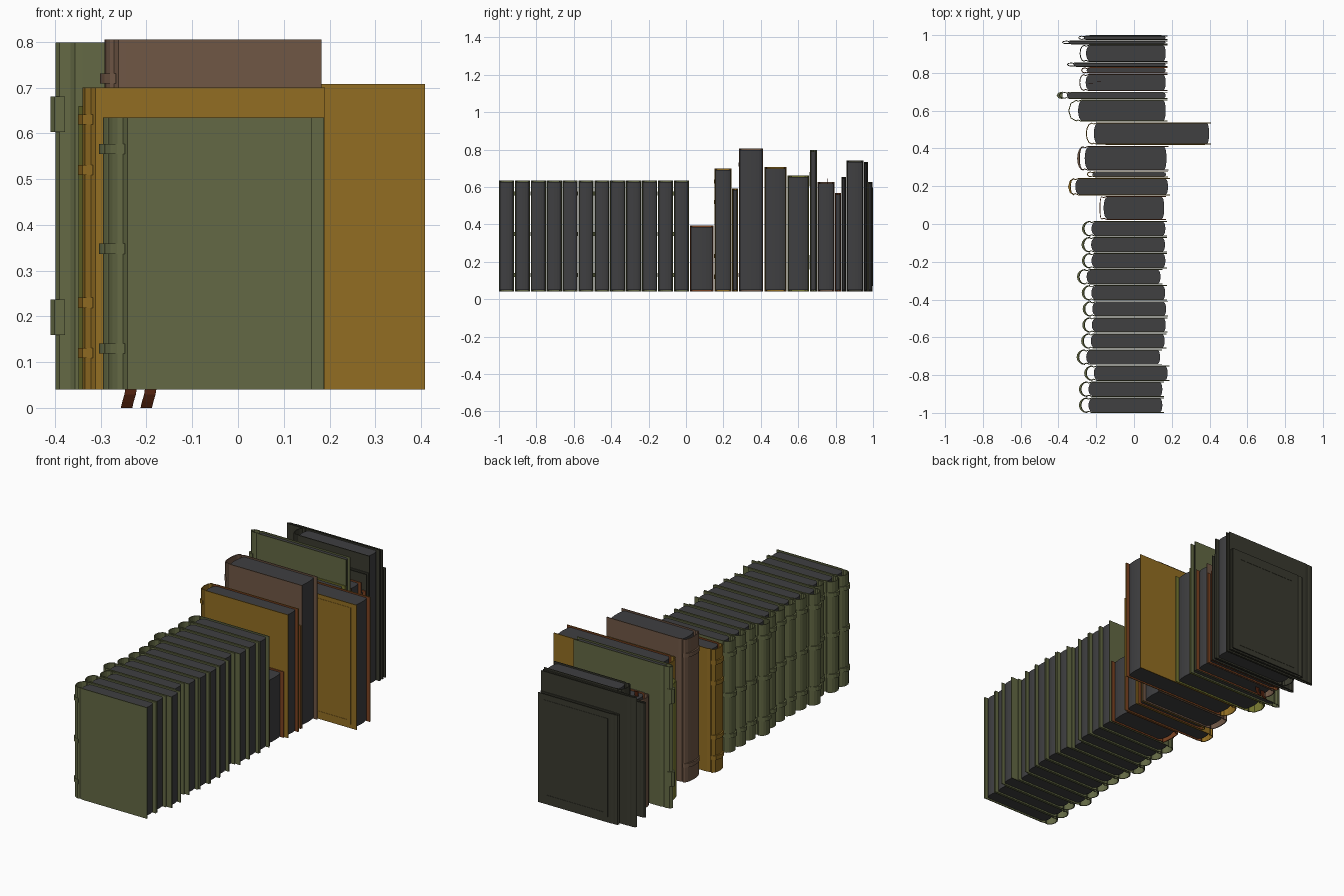
import bpy, bmesh, math
from math import cos, sin, pi

if "Cube" in bpy.data.objects:
    bpy.data.objects.remove(bpy.data.objects["Cube"])


def mat(name, r, g, b):
    m = bpy.data.materials.new(name)
    m.diffuse_color = (r, g, b, 1)
    m.use_nodes = True
    m.node_tree.nodes["Principled BSDF"].inputs["Base Color"].default_value = m.diffuse_color
    return m


PAGE = mat("grey_pages", 0.050, 0.050, 0.053)
OLIVE = mat("olive_cloth", 0.125, 0.140, 0.058)
AMBER = mat("amber_cloth", 0.290, 0.155, 0.016)
BROWN = mat("brown_leather", 0.160, 0.095, 0.060)
RUST = mat("rust_leather", 0.200, 0.055, 0.015)
LIME = mat("yellow_green_cloth", 0.180, 0.185, 0.030)
DARK = mat("dark_olive_cloth", 0.042, 0.042, 0.028)
RED = mat("ribbon_red_brown", 0.075, 0.014, 0.004)
BOTTOM, T = 0.04, 0.005


def prism(name, pts, z0, z1, m):
    """Extrude an xy outline from z0 to z1."""
    bm = bmesh.new()
    f = bm.faces.new([bm.verts.new((x, y, z0)) for x, y in pts])
    top = bmesh.ops.extrude_face_region(bm, geom=[f])["geom"]
    bmesh.ops.translate(bm, vec=(0, 0, z1 - z0),
                        verts=[v for v in top if isinstance(v, bmesh.types.BMVert)])
    bmesh.ops.recalc_face_normals(bm, faces=bm.faces)
    me = bpy.data.meshes.new(name)
    bm.to_mesh(me)
    bm.free()
    me.materials.append(m)
    ob = bpy.data.objects.new(name, me)
    bpy.context.collection.objects.link(ob)
    return ob


def arc(xb, depth, yc, h, n):
    """Half ellipse bulging to -x, running from yc-h to yc+h."""
    return [(xb - depth * cos(a), yc + h * sin(a))
            for a in (-pi / 2 + pi * k / n for k in range(n + 1))]


def book(name, y0, y1, xs, xb, x1, z1, cover, trim=None, n=8, bands=(), band_h=0.011):
    yc, h = (y0 + y1) / 2, (y1 - y0) / 2
    g = min(0.006, h * 0.25)

    # case: two boards, joint grooves and hollow spine
    def wrap(d):
        spine = arc(xb - 0.006, xb - 0.006 - xs - d, yc, h - d - 0.001, n)
        return ([(x1, yc - h + d), (xb + 0.02, yc - h + d), (xb + 0.004, yc - h + d + g)] + spine +
                [(xb + 0.004, yc + h - d - g), (xb + 0.02, yc + h - d), (x1, yc + h - d)])
    case = prism(name + "_cover", wrap(0) + wrap(T)[::-1], BOTTOM, z1, cover)
    if trim:  # inner lining: faces looking toward the pages
        case.data.materials.append(trim)
        for p in case.data.polygons:
            c, nn = p.center, p.normal
            if abs(nn.z) < 0.5 and nn.y * (c.y - yc) < 0 and abs(nn.y) > 0.9:
                p.material_index = 1

    # page block with rounded back and fore-edge
    hp = h - T
    back = arc(xb + 0.024, 0.02, yc, hp, 8)
    fore = [(x1 - 0.022 + 0.012 * cos(a), yc + hp * sin(a))
            for a in (pi / 2 - pi * k / 8 for k in range(9))]
    prism(name + "_pages", back + fore, BOTTOM + 0.008, z1 - 0.008, PAGE)

    # raised spine bands
    for i, z in enumerate(bands):
        out = arc(xb - 0.002, xb - 0.002 - xs + 0.009, yc, h + 0.001, n)
        inn = arc(xb - 0.002, xb - 0.002 - xs - 0.002, yc, h - 0.005, n)
        prism(f"{name}_band_{i}", out + inn[::-1], z - band_h, z + band_h, cover)


def frame(name, x0, x1, z0, z1, w, y, m):
    """Thin raised border on a board."""
    for s, (a, b, c, d) in enumerate([(x0, x1, z0, z0 + w), (x0, x1, z1 - w, z1),
                                      (x0, x0 + w, z0 + w, z1 - w), (x1 - w, x1, z0 + w, z1 - w)]):
        prism(f"{name}_{s}", [(a, y - 0.0015), (b, y - 0.0015), (b, y + 0.0015), (a, y + 0.0015)], c, d, m)


# matching set of twelve olive volumes, slightly uneven on the shelf
shift = [0.0, 0.0, 0.028, -0.012, 0.012, 0.018, 0.02, 0.015, -0.01, 0.016, 0.014, 0.016]
for i, s in enumerate(shift):
    y = -1 + 0.085 * i
    book(f"set_volume_{i + 1}", y, y + 0.081, -0.283 + s, -0.245 + s, 0.16 + s, 0.635,
         OLIVE, bands=(0.13, 0.348, 0.566))

# assorted volumes: y0, y1, spine, joint, fore-edge, top, cover, lining, spine sides, bands
M = [
    ("small_volume", 0.022, 0.148, -0.183, -0.165, 0.17, 0.393, RUST, None, 8, ()),
    ("amber_volume", 0.152, 0.243, -0.340, -0.315, 0.19, 0.70, AMBER, RUST, 4, (0.12, 0.23, 0.52, 0.63)),
    ("slim_amber_volume", 0.247, 0.279, -0.25, -0.225, 0.18, 0.593, AMBER, RUST, 4, ()),
    ("tall_brown_volume", 0.283, 0.412, -0.292, -0.265, 0.182, 0.805, BROWN, None, 8, (0.13, 0.72)),
    ("wide_amber_volume", 0.42, 0.538, -0.255, -0.217, 0.408, 0.708, AMBER, RUST, 6, ()),
    ("yellow_green_volume", 0.542, 0.658, -0.348, -0.30, 0.178, 0.66, LIME, None, 4, ()),
    ("slim_olive_volume", 0.662, 0.70, -0.399, -0.36, 0.178, 0.798, OLIVE, None, 4, ()),
    ("ribbon_volume", 0.704, 0.794, -0.29, -0.26, 0.178, 0.627, BROWN, RUST, 6, ()),
    ("short_volume", 0.797, 0.83, -0.28, -0.255, 0.178, 0.567, RUST, None, 4, ()),
    ("slim_dark_volume", 0.832, 0.856, -0.355, -0.325, 0.178, 0.653, DARK, None, 4, ()),
    ("thick_dark_volume", 0.858, 0.949, -0.288, -0.258, 0.178, 0.742, DARK, None, 6, ()),
    ("tall_dark_volume", 0.951, 0.972, -0.382, -0.35, 0.178, 0.734, DARK, None, 4, ()),
    ("end_dark_volume", 0.974, 0.998, -0.295, -0.27, 0.178, 0.627, DARK, None, 4, ()),
]
for name, y0, y1, xs, xb, x1, z1, c, t, n, bands in M:
    book(name, y0, y1, xs, xb, x1, z1, c, t, n, bands)

# broad spine labels on the slim olive volume
for i, z in enumerate((0.197, 0.64)):
    pts = arc(-0.378, 0.032, 0.681, 0.020, 4)
    prism(f"spine_label_{i}", pts, z - 0.037, z + 0.04, OLIVE)

# board borders
frame("wide_amber_border", -0.15, 0.375, 0.062, 0.686, 0.02, 0.42, AMBER)
frame("end_dark_border", -0.235, 0.145, 0.07, 0.597, 0.02, 0.998, DARK)

# ribbon markers hanging below and peeping out at the top
for i, (x, y) in enumerate(((-0.24, 0.745), (-0.197, 0.755))):
    bm = bmesh.new()
    rows = [(0, 0, 0.05), (-0.003, -0.004, 0.03), (-0.008, 0.002, 0.013), (-0.011, 0.008, 0.0)]
    vs = [[bm.verts.new((x + dx + s, y + dy, z)) for s in (-0.005, 0.020)] for dx, dy, z in rows]
    for a, b in zip(vs, vs[1:]):
        bm.faces.new((a[0], a[1], b[1], b[0]))
    me = bpy.data.meshes.new(f"ribbon_{i}")
    bm.to_mesh(me)
    bm.free()
    me.materials.append(RED)
    bpy.context.collection.objects.link(bpy.data.objects.new(f"ribbon_{i}", me))
    prism(f"ribbon_top_{i}", [(x, y), (x + 0.022, y), (x + 0.022, y + 0.002), (x, y + 0.002)], 0.6, 0.645, RED)
